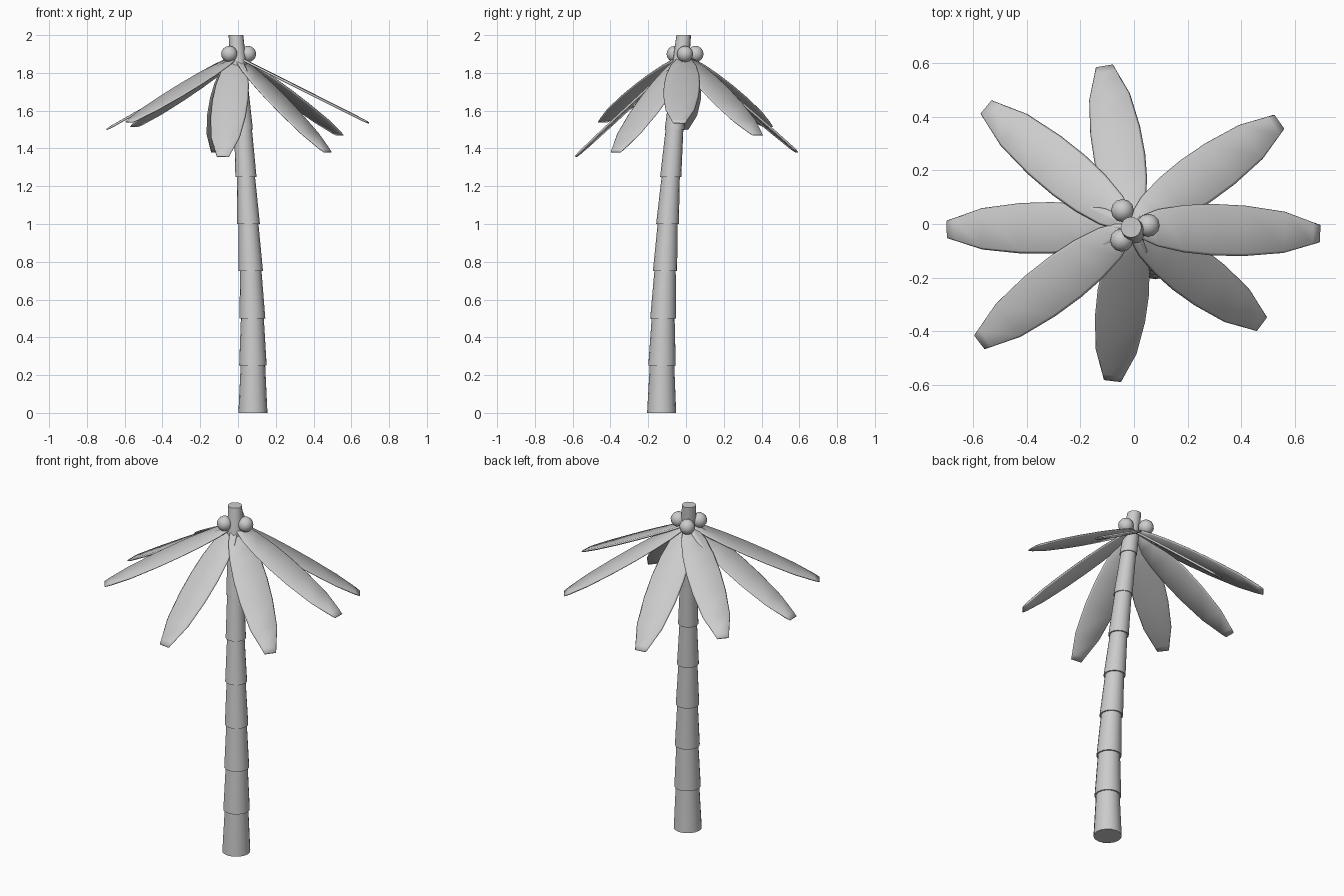
import bpy, bmesh, math
from mathutils import Vector

if "Cube" in bpy.data.objects:
    bpy.data.objects.remove(bpy.data.objects["Cube"])


def make_object(name, bm, angle=None):
    bmesh.ops.recalc_face_normals(bm, faces=bm.faces)
    mesh = bpy.data.meshes.new(name)
    bm.to_mesh(mesh)
    bm.free()
    ob = bpy.data.objects.new(name, mesh)
    bpy.context.collection.objects.link(ob)
    bpy.ops.object.select_all(action='DESELECT')
    ob.select_set(True)
    bpy.context.view_layer.objects.active = ob
    if angle:
        bpy.ops.object.shade_smooth_by_angle(angle=math.radians(angle))
    else:
        bpy.ops.object.shade_smooth()
    return ob


def loft(bm, rings):
    # skin a list of point rings and cap both ends
    loops = [[bm.verts.new(p) for p in r] for r in rings]
    n = len(loops[0])
    for a, b in zip(loops, loops[1:]):
        for i in range(n):
            j = (i + 1) % n
            bm.faces.new((a[i], a[j], b[j], b[i]))
    bm.faces.new(loops[0][::-1])
    bm.faces.new(loops[-1])


def circle(c, r, n=16):
    return [Vector((c[0] + r * math.cos(2 * math.pi * i / n),
                    c[1] + r * math.sin(2 * math.pi * i / n), c[2])) for i in range(n)]


# Trunk: eight flared segments stacked along a gentle bend
path = [(.079, -.129), (.079, -.127), (.076, -.121), (.068, -.111), (.056, -.098),
        (.042, -.081), (.027, -.061), (.009, -.038), (-.011, -.012)]
for k in range(8):
    bm = bmesh.new()
    r = .077 - .0042 * k
    loft(bm, [circle((*path[k], .25 * k), r),
              circle((*path[k + 1], .25 * (k + 1)), r - (.012 if k < 5 else .009))])
    make_object(f"trunk_segment_{k + 1}", bm, 40)

# Fronds: flat tapered blades radiating from the crown, (length fraction, half width)
crown = Vector((-.01, -.01, 1.888))
outline = [(0, .015), (.06, .045), (.14, .069), (.28, .088), (.43, .096),
           (.6, .094), (.81, .077), (.96, .042), (1, .033)]
tips = [(.692, -.036, 1.535), (.54, .38, 1.47), (-.11, .587, 1.38), (-.55, .435, 1.515),
        (-.696, -.02, 1.5), (-.575, -.44, 1.54), (-.08, -.583, 1.357), (.475, -.372, 1.38)]
for k, tip in enumerate(tips):
    axis = Vector(tip) - crown
    side = Vector((0, 0, 1)).cross(axis).normalized()
    up = axis.normalized().cross(side)
    rings = []
    for t, w in outline:
        c = crown + axis * t
        h = .003 if t == 1 else .006
        rings.append([c + side * (w * s) + up * (h * u) for s, u in
                      ((1, 0), (.9, 1), (-.9, 1), (-1, 0), (-.9, -1), (.9, -1))])
    bm = bmesh.new()
    loft(bm, rings)
    make_object(f"frond_{k + 1}", bm)

# Coconuts clustered around the top of the trunk
for k, (x, y) in enumerate([(.053, -.005), (-.043, .05), (-.046, -.06)]):
    bm = bmesh.new()
    bmesh.ops.create_uvsphere(bm, u_segments=12, v_segments=8, radius=.043)
    bmesh.ops.translate(bm, verts=bm.verts, vec=(x, y, 1.9))
    make_object(f"coconut_{k + 1}", bm)
